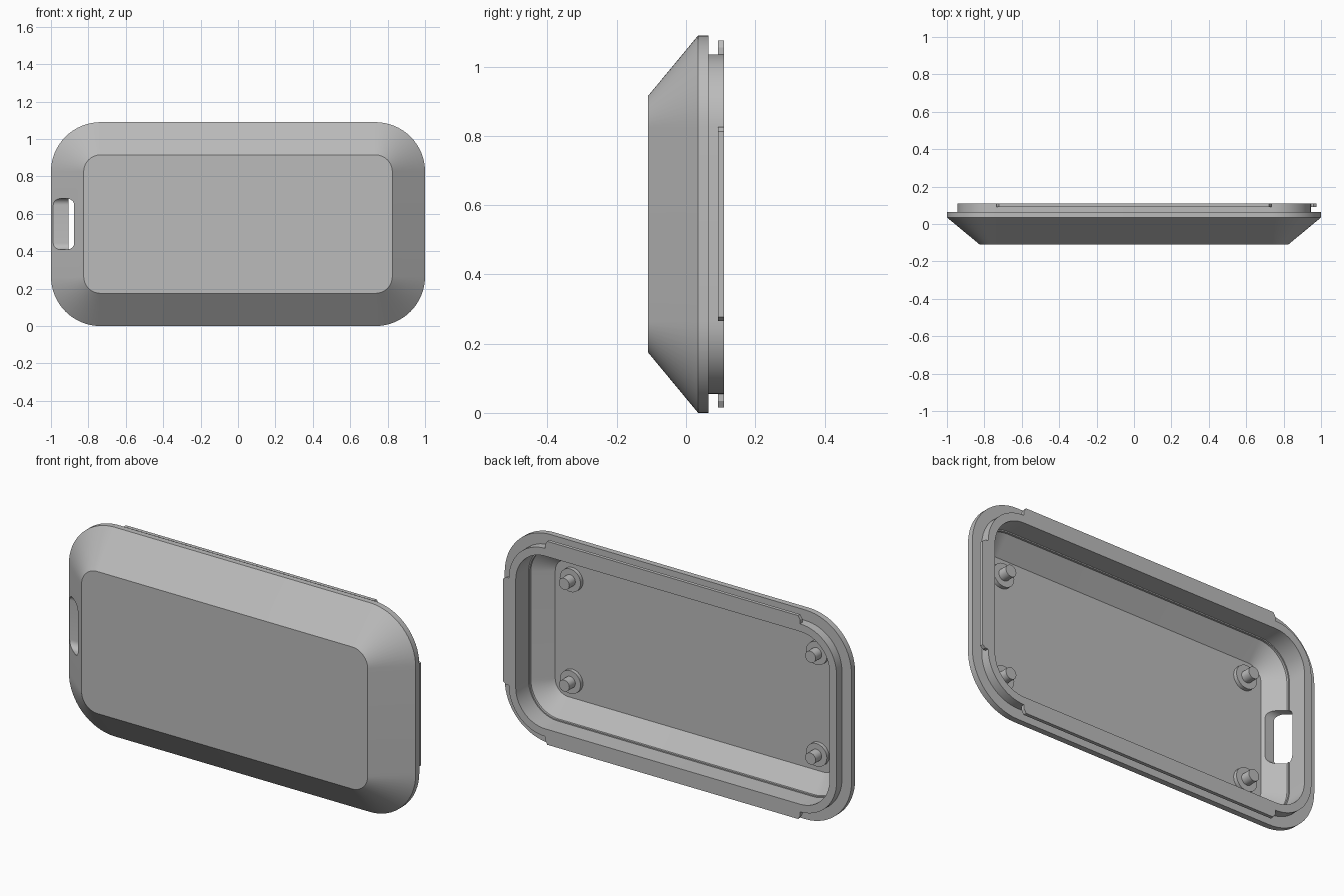
import bpy, bmesh, math

if "Cube" in bpy.data.objects:
    bpy.data.objects.remove(bpy.data.objects["Cube"])

CZ = 0.545            # height of the case centre
HX, HZ, R = 1.0, 0.545, 0.265

grey = bpy.data.materials.new("plain_grey")
grey.diffuse_color = (0.5, 0.5, 0.5, 1)
grey.use_nodes = True
grey.node_tree.nodes["Principled BSDF"].inputs["Base Color"].default_value = grey.diffuse_color


def make_object(name, bm, smooth=True):
    bmesh.ops.recalc_face_normals(bm, faces=bm.faces)
    mesh = bpy.data.meshes.new(name)
    bm.to_mesh(mesh)
    bm.free()
    mesh.materials.append(grey)
    ob = bpy.data.objects.new(name, mesh)
    bpy.context.collection.objects.link(ob)
    bpy.ops.object.select_all(action='DESELECT')
    ob.select_set(True)
    bpy.context.view_layer.objects.active = ob
    if smooth:
        bpy.ops.object.shade_smooth_by_angle(angle=math.radians(25))
    return ob


def rounded_rect(hw, hh, r, n=16):
    """Outline points of a rounded rectangle around the origin."""
    pts = []
    for q, (sx, sy) in enumerate([(1, 1), (-1, 1), (-1, -1), (1, -1)]):
        for i in range(n + 1):
            a = math.pi / 2 * (q + i / n)
            pts.append((sx * (hw - r) + r * math.cos(a), sy * (hh - r) + r * math.sin(a)))
    return pts


def loft(rings):
    """Skin a list of point loops and cap both ends."""
    bm = bmesh.new()
    loops = [[bm.verts.new(p) for p in ring] for ring in rings]
    for a, b in zip(loops, loops[1:]):
        for i in range(len(a)):
            j = (i + 1) % len(a)
            bm.faces.new((a[i], a[j], b[j], b[i]))
    bm.faces.new(loops[0])
    bm.faces.new(loops[-1])
    return bm


# hollow tray: wall profile as (inset from outline, y), from front face round to inner floor
profile = [(0.175, -0.11), (0, 0.035), (0, 0.065), (0.055, 0.065), (0.055, 0.11),
           (0.095, 0.11), (0.095, 0.005), (0.101, 0.005), (0.101, -0.006), (0.19, -0.08)]
shell = make_object("case_shell", loft(
    [[(u, y, CZ + v) for u, v in rounded_rect(HX - d, HZ - d, R - d)] for d, y in profile]),
    smooth=False)

# side slot cut through the left sloping wall
slot = make_object("slot_cutter", loft(
    [[(x, -0.0215 + u, CZ + v) for u, v in rounded_rect(0.0465, 0.137, 0.035, 8)]
     for x in (-1.1, -0.78)]), smooth=False)
slot.hide_render = True
bpy.context.view_layer.objects.active = shell
cut = shell.modifiers.new("slot", 'BOOLEAN')
cut.operation, cut.solver, cut.object = 'DIFFERENCE', 'EXACT', slot
bpy.ops.object.modifier_apply(modifier=cut.name)
bpy.data.objects.remove(slot)
bpy.ops.object.select_all(action='DESELECT')
shell.select_set(True)
bpy.ops.object.shade_smooth_by_angle(angle=math.radians(25))


# snap tabs on the lip: top, bottom and right, with slightly tapered ends
def tab(name, place, half, inner, outer):
    outline = [(-half, inner), (half, inner), (half, (inner + outer) / 2),
               (half - 0.012, outer), (-half + 0.012, outer), (-half, (inner + outer) / 2)]
    make_object(name, loft([[place(a, y, b) for a, b in outline] for y in (0.092, 0.11)]),
                smooth=False)


tab("top_tab", lambda a, y, b: (a, y, CZ + b), 0.735, 0.49, 0.53)
tab("bottom_tab", lambda a, y, b: (a, y, CZ - b), 0.735, 0.49, 0.53)
tab("right_tab", lambda a, y, b: (b, y, CZ + a), 0.28, 0.945, 0.977)


# four mounting posts on the inner floor: wide base and slim pin
post = [(0.06, -0.09), (0.06, -0.06), (0.03, -0.06), (0.03, -0.01)]
for sx in (-1, 1):
    for sz in (-1, 1):
        make_object("mounting_post", loft(
            [[(0.71 * sx + r * math.cos(i * math.tau / 32), y,
               CZ + 0.265 * sz + r * math.sin(i * math.tau / 32)) for i in range(32)]
             for r, y in post]))
